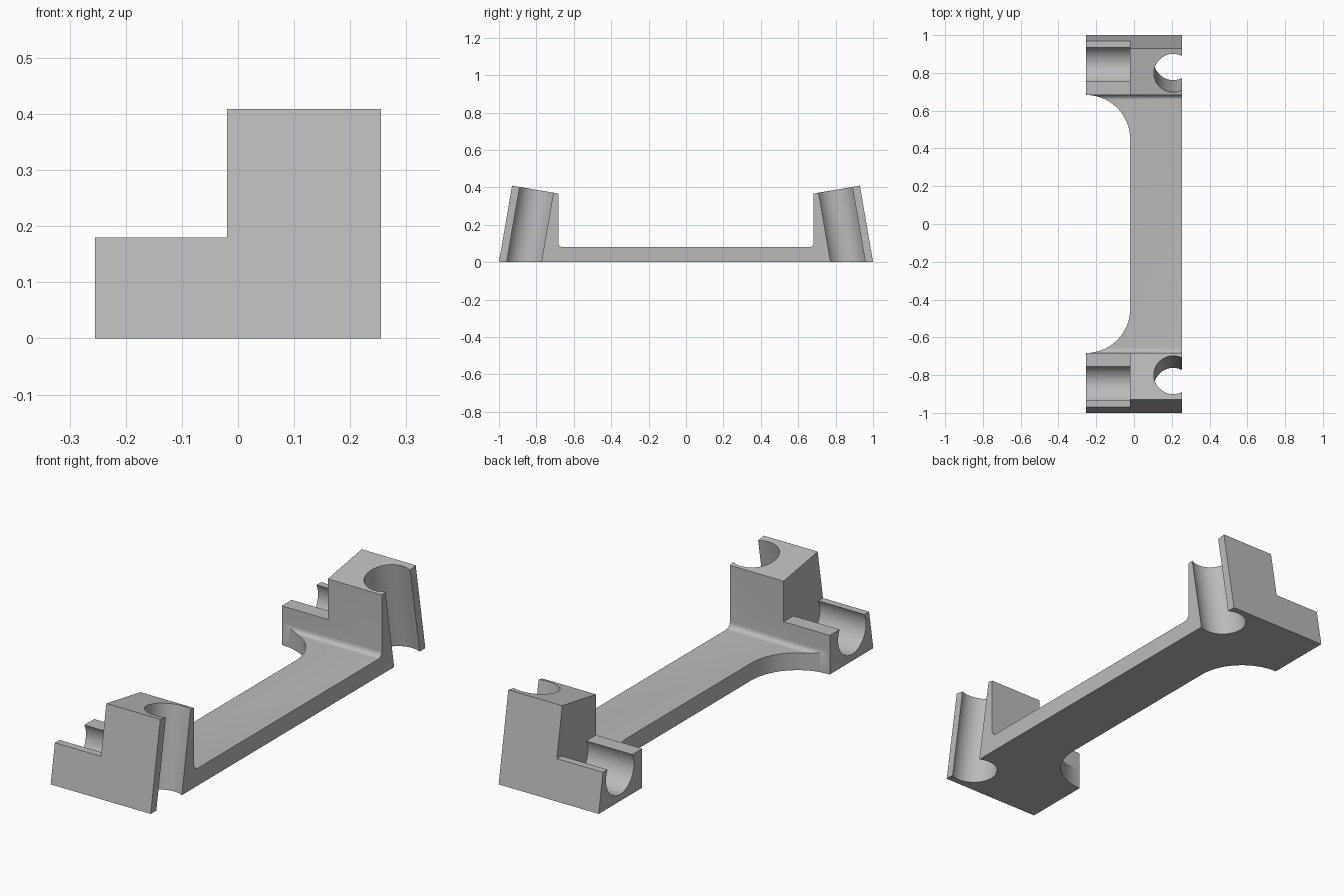
import bpy, bmesh, math
from mathutils import Matrix, Vector

if "Cube" in bpy.data.objects:
    bpy.data.objects.remove(bpy.data.objects["Cube"])

HALF_W = 0.255      # half width in x
STEP_X = -0.02      # where the tall blocks end and the low cradles begin
STEP_Z = 0.18       # cradle height
PLATE_Z = 0.08      # connecting bar thickness
WALL_Y = 0.683      # inner wall of the end blocks
TILT = math.radians(9.8)

grey = bpy.data.materials.new("matte grey")
grey.use_nodes = True
colour = (0.5, 0.5, 0.5, 1)
grey.diffuse_color = colour
grey.node_tree.nodes["Principled BSDF"].inputs["Base Color"].default_value = colour


def arc(cx, cy, r, start, end, n):
    """Points along an arc, angles in degrees."""
    angles = [math.radians(start + (end - start) * i / n) for i in range(n + 1)]
    return [(cx + r * math.cos(a), cy + r * math.sin(a)) for a in angles]


def prism(name, outline, place, depth):
    """Extrude a 2D outline; place maps (u, v) to a 3D point."""
    bm = bmesh.new()
    face = bm.faces.new([bm.verts.new(place(u, v)) for u, v in outline])
    new = bmesh.ops.extrude_face_region(bm, geom=[face])["geom"]
    moved = [g for g in new if isinstance(g, bmesh.types.BMVert)]
    bmesh.ops.translate(bm, verts=moved, vec=depth)
    bmesh.ops.recalc_face_normals(bm, faces=bm.faces)
    return to_object(name, bm)


def rod(name, centre, rotation, radius, length):
    bm = bmesh.new()
    bmesh.ops.create_cone(bm, cap_ends=True, segments=64, radius1=radius,
                          radius2=radius, depth=length,
                          matrix=Matrix.Translation(centre) @ rotation)
    return to_object(name, bm)


def to_object(name, bm):
    mesh = bpy.data.meshes.new(name)
    bm.to_mesh(mesh)
    bm.free()
    obj = bpy.data.objects.new(name, mesh)
    bpy.context.collection.objects.link(obj)
    return obj


# Side profile: two leaning end blocks joined by a thin filleted bar
fillet = 0.025
half = [(1, 0), (0.93, 0.409), (WALL_Y, 0.367)]
half += arc(WALL_Y - fillet, PLATE_Z + fillet, fillet, 0, -90, 8)
profile = half + [(-y, z) for y, z in reversed(half)]
bracket = prism("bracket", profile, lambda y, z: (-HALF_W, y, z),
                Vector((2 * HALF_W, 0, 0)))
bracket.data.materials.append(grey)

cutters = []

# Lower step beside the tall blocks
cutters.append(prism("step_cutter",
                     [(-1, STEP_Z), (STEP_X, STEP_Z), (STEP_X, 1), (-1, 1)],
                     lambda x, z: (x, -2, z), Vector((0, 4, 0))))

# Waist of the bar, with a large round at each end
r = STEP_X + HALF_W
corner = arc(-HALF_W, WALL_Y - r, r, 0, 90, 24)
corner.append((-0.5, WALL_Y))
waist = corner + [(x, -y) for x, y in reversed(corner)]
cutters.append(prism("waist_cutter", waist, lambda x, y: (x, y, -1),
                     Vector((0, 0, 2))))

for side in (-1, 1):
    # Open leaning socket in each tall block
    cutters.append(rod("socket_cutter", (0.208, side * 0.835, 0.18),
                       Matrix.Rotation(side * TILT, 4, "X"), 0.103, 1.2))
    # Horizontal cradle groove, closed at the tall block
    cutters.append(rod("cradle_cutter", (STEP_X - 0.25, side * 0.845, 0.133),
                       Matrix.Rotation(math.pi / 2, 4, "Y"), 0.102, 0.5))

bpy.ops.object.select_all(action="DESELECT")
bpy.context.view_layer.objects.active = bracket
bracket.select_set(True)
for cutter in cutters:
    cutter.hide_render = True
    mod = bracket.modifiers.new(cutter.name, "BOOLEAN")
    mod.operation = "DIFFERENCE"
    mod.solver = "EXACT"
    mod.object = cutter
    bpy.ops.object.modifier_apply(modifier=mod.name)
    bpy.data.objects.remove(cutter)

bpy.ops.object.shade_smooth_by_angle(angle=math.radians(30))
